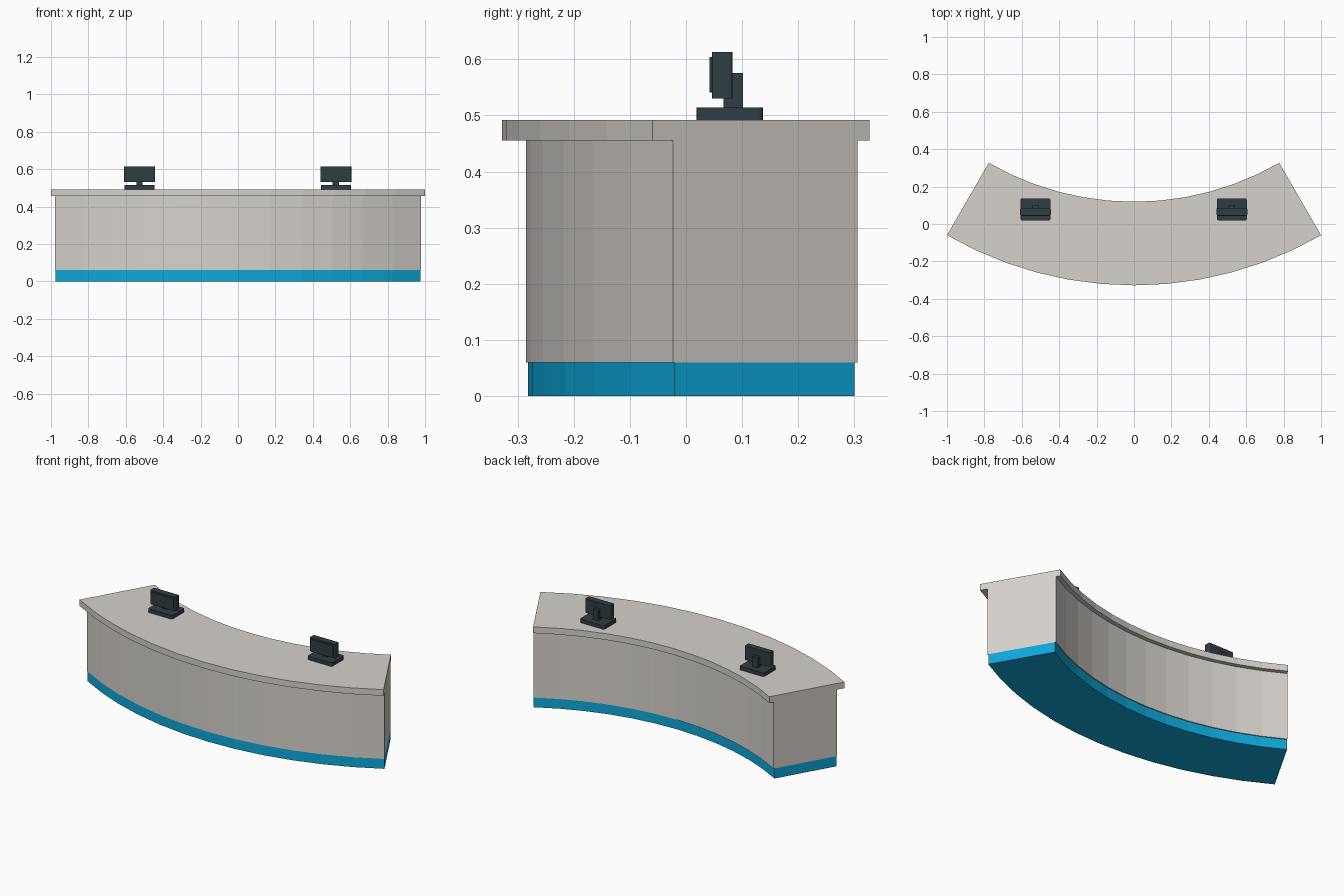
import bpy, bmesh, math

if "Cube" in bpy.data.objects:
    bpy.data.objects.remove(bpy.data.objects["Cube"])

CENTRE_Y = 1.672          # shared centre of all the arcs
HALF = math.radians(30)   # half sweep of the desk
STEPS = 12


def material(name, rgb):
    m = bpy.data.materials.new(name)
    m.diffuse_color = (*rgb, 1)
    m.use_nodes = True
    m.node_tree.nodes["Principled BSDF"].inputs["Base Color"].default_value = m.diffuse_color
    return m


grey = material("warm_grey", (0.67, 0.64, 0.60))
blue = material("bright_blue", (0.004, 0.39, 0.69))
dark = material("dark_slate", (0.030, 0.048, 0.057))


def finish(name, bm, mat):
    bmesh.ops.recalc_face_normals(bm, faces=bm.faces)
    mesh = bpy.data.meshes.new(name)
    bm.to_mesh(mesh)
    bm.free()
    mesh.materials.append(mat)
    ob = bpy.data.objects.new(name, mesh)
    bpy.context.collection.objects.link(ob)
    return ob


def arc_slab(name, r_in, r_out, z0, z1, mat):
    """Curved block with a rectangular section swept along the arc."""
    bm = bmesh.new()
    rings = []
    for i in range(STEPS + 1):
        a = -HALF + 2 * HALF * i / STEPS
        section = ((r_in, z0), (r_out, z0), (r_out, z1), (r_in, z1))
        rings.append([bm.verts.new((r * math.sin(a), CENTRE_Y - r * math.cos(a), z))
                      for r, z in section])
    for p, q in zip(rings, rings[1:]):
        for k in range(4):
            n = (k + 1) % 4
            bm.faces.new((p[k], p[n], q[n], q[k]))
    bm.faces.new(rings[0])
    bm.faces.new(rings[-1])
    return finish(name, bm, mat)


def box(name, x, y, z, mat, bevel=0):
    """Box from (min, max) ranges, with optional rounded upright edges."""
    bm = bmesh.new()
    bmesh.ops.create_cube(bm, size=1)
    for v in bm.verts:
        v.co = [(lo + hi) / 2 + c * (hi - lo) for c, (lo, hi) in zip(v.co, (x, y, z))]
    if bevel:
        upright = [e for e in bm.edges
                   if abs(e.verts[0].co.z - e.verts[1].co.z) > 1e-4]
        bmesh.ops.bevel(bm, geom=upright, offset=bevel, segments=3,
                        profile=0.5, affect='EDGES')
    return finish(name, bm, mat)


# Desk: plinth, body and overhanging worktop
arc_slab("plinth", 1.584, 1.954, 0, 0.06, blue)
arc_slab("desk_body", 1.578, 1.957, 0.06, 0.455, grey)
arc_slab("worktop", 1.553, 2.0, 0.455, 0.492, grey)

# Two monitors: foot, stand, panel and thin screen plate
for side, cx in (("left", -0.527), ("right", 0.523)):
    def wide(w):
        return (cx - w / 2, cx + w / 2)
    box(side + "_monitor_foot", wide(0.160), (0.019, 0.137), (0.492, 0.514), dark, 0.009)
    box(side + "_monitor_stand", wide(0.034), (0.067, 0.102), (0.514, 0.576), dark)
    box(side + "_monitor_panel", wide(0.166), (0.046, 0.083), (0.530, 0.613), dark, 0.006)
    box(side + "_monitor_screen", wide(0.146), (0.042, 0.046), (0.541, 0.604), dark)
